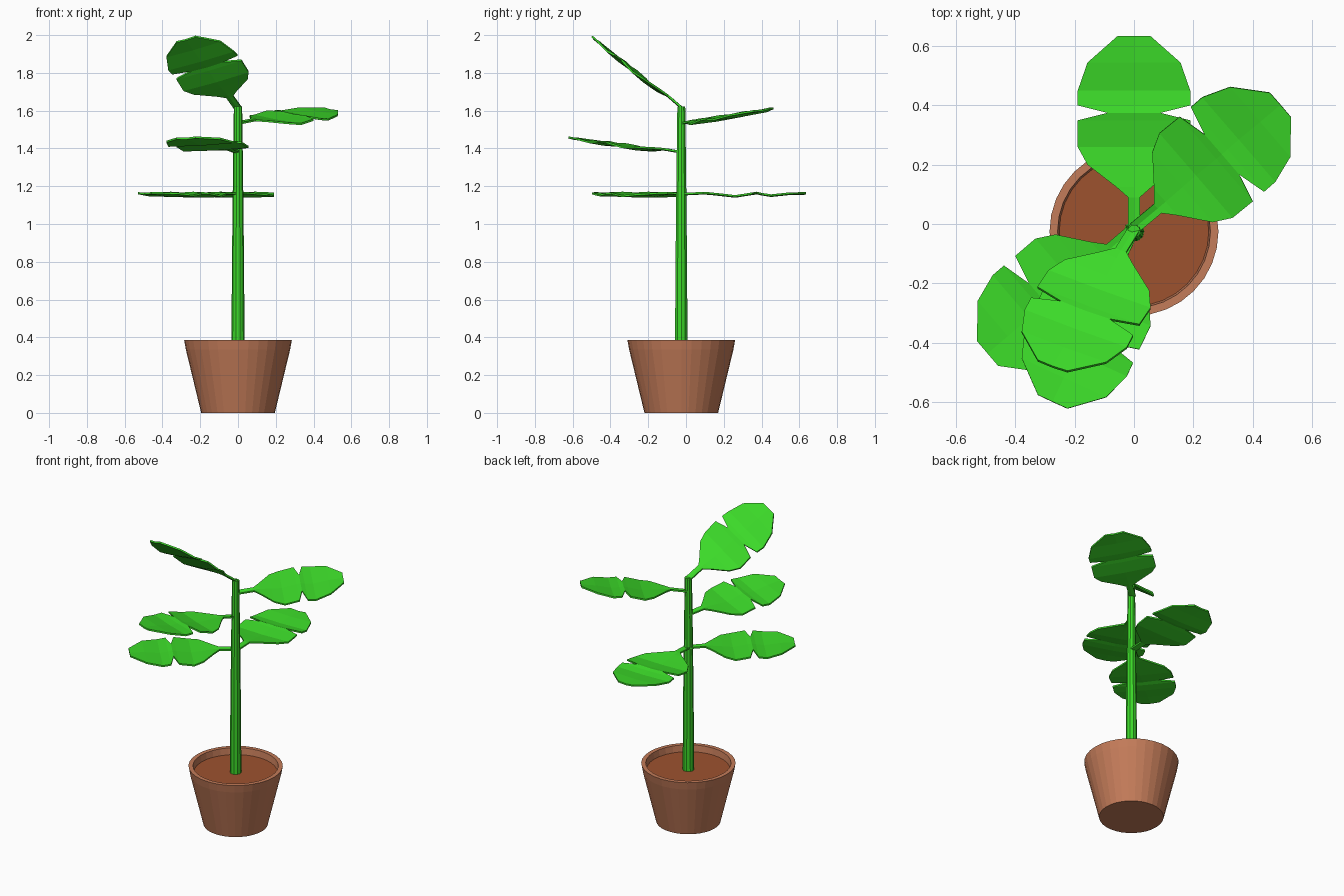
import bpy, bmesh
from math import radians, cos, sin, pi
from mathutils import Matrix, Vector

if "Cube" in bpy.data.objects:
    bpy.data.objects.remove(bpy.data.objects["Cube"])


def material(name, rgb):
    m = bpy.data.materials.new(name)
    m.diffuse_color = (*rgb, 1)
    m.use_nodes = True
    m.node_tree.nodes["Principled BSDF"].inputs["Base Color"].default_value = m.diffuse_color
    return m


GREEN = material("leaf_green", (0.045, 0.70, 0.022))
CLAY = material("terracotta", (0.55, 0.20, 0.10))
EARTH = material("soil_brown", (0.34, 0.085, 0.028))


def finish(name, bm, mat):
    bmesh.ops.recalc_face_normals(bm, faces=bm.faces)
    me = bpy.data.meshes.new(name)
    bm.to_mesh(me)
    bm.free()
    me.materials.append(mat)
    ob = bpy.data.objects.new(name, me)
    bpy.context.collection.objects.link(ob)
    return ob


def lathe(name, profile, sides, mat, centre):
    """Revolve (radius, z) points about a vertical axis and cap both ends."""
    bm = bmesh.new()
    rings = [[bm.verts.new((centre[0] + r * cos(2 * pi * i / sides),
                            centre[1] + r * sin(2 * pi * i / sides), z))
              for i in range(sides)] for r, z in profile]
    for a, b in zip(rings, rings[1:]):
        for i in range(sides):
            j = (i + 1) % sides
            bm.faces.new((a[i], a[j], b[j], b[i]))
    bm.faces.new(rings[0])
    bm.faces.new(rings[-1])
    return finish(name, bm, mat)


# Pot, soil and stem
C = (0, -0.025)
lathe("pot", [(0.195, 0), (0.276, 0.335), (0.285, 0.385), (0.258, 0.385), (0.25, 0.325)], 32, CLAY, C)
lathe("soil", [(0.25, 0.325), (0.256, 0.342)], 32, EARTH, C)
lathe("stem", [(0.035, 0.33), (0.032, 0.8), (0.027, 1.25), (0.022, 1.622)], 10, GREEN, C)

# Leaf outline: distance along, half width, height of the wavy blade
ROWS = [(0, 0.02, 0), (0.105, 0.02, 0.005), (0.14, 0.06, 0.003), (0.215, 0.157, -0.005),
        (0.275, 0.19, -0.012), (0.365, 0.19, 0.002), (0.39, 0.09, 0.006), (0.415, 0.19, 0.0),
        (0.465, 0.19, -0.008), (0.56, 0.157, 0.002), (0.65, 0.055, 0.004)]


def leaf(name, z, turn, tilt):
    """Leaf pointing along 'turn' in plan, its plane then tilted about x."""
    bm = bmesh.new()
    rows = [[bm.verts.new((a, s * w, h - (0.004 if s == 0 else 0))) for s in (-1, 0, 1)]
            for a, w, h in ROWS]
    for p, q in zip(rows, rows[1:]):
        for k in (0, 1):
            bm.faces.new((p[k], q[k], q[k + 1], p[k + 1]))
    bmesh.ops.recalc_face_normals(bm, faces=bm.faces)
    # Thin body: copy the sheet downwards
    ext = bmesh.ops.extrude_face_region(bm, geom=bm.faces[:])
    low = [v for v in ext["geom"] if isinstance(v, bmesh.types.BMVert)]
    bmesh.ops.translate(bm, verts=low, vec=Vector((0, 0, -0.01)))
    mat = (Matrix.Translation((0, -0.015, z))
           @ Matrix.Rotation(radians(tilt), 4, 'X')
           @ Matrix.Rotation(radians(turn), 4, 'Z'))
    bmesh.ops.transform(bm, matrix=mat, verts=bm.verts)
    return finish(name, bm, GREEN)


# Five leaves around the stem
for name, z, turn, tilt in [("leaf_back", 1.165, 90, 0),
                            ("leaf_low_left", 1.165, 220.5, 0),
                            ("leaf_middle", 1.385, 245, -7),
                            ("leaf_right", 1.54, 40.5, 9),
                            ("leaf_top", 1.617, 245, -38)]:
    leaf(name, z, turn, tilt)
